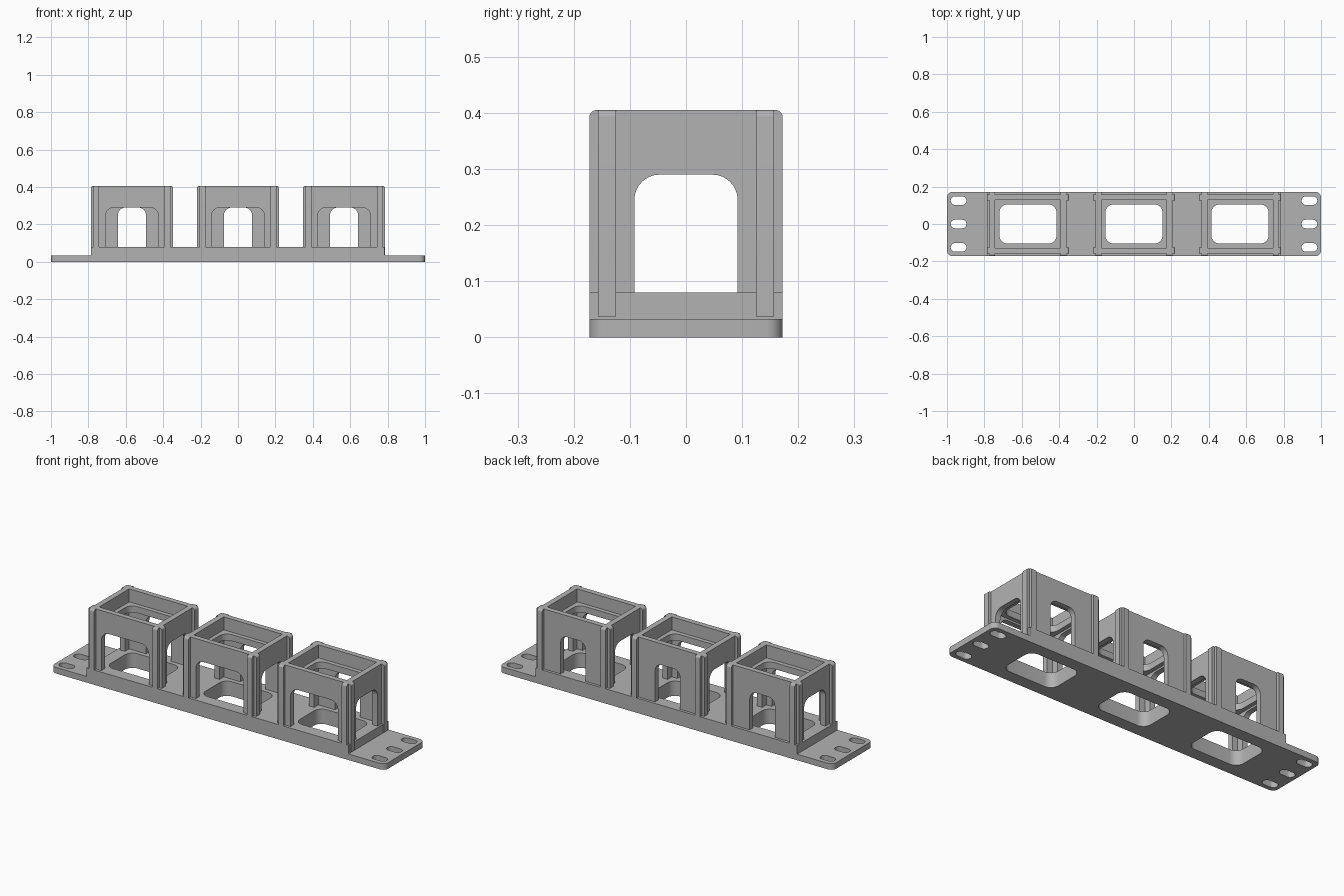
import bpy, bmesh
from math import radians
from mathutils import Matrix

cube = bpy.data.objects.get("Cube")
if cube:
    bpy.data.objects.remove(cube, do_unlink=True)

grey = bpy.data.materials.new("mid grey")
grey.use_nodes = True
colour = (0.45, 0.45, 0.45, 1)
grey.diffuse_color = colour
grey.node_tree.nodes["Principled BSDF"].inputs["Base Color"].default_value = colour


def box(name, lo, hi, radius=0, axis=None, pick=None):
    """Box from corner lo to hi; rounds the edges along axis that pass pick."""
    bm = bmesh.new()
    bmesh.ops.create_cube(bm, size=1)
    size = [b - a for a, b in zip(lo, hi)]
    mid = [(a + b) / 2 for a, b in zip(lo, hi)]
    bmesh.ops.transform(bm, verts=bm.verts, matrix=Matrix.Translation(mid) @ Matrix.Diagonal((*size, 1)))
    if radius:
        edges = []
        for e in bm.edges:
            a, b = (v.co for v in e.verts)
            if abs((b - a).normalized()[axis]) > 0.9 and (pick is None or pick((a + b) / 2)):
                edges.append(e)
        bmesh.ops.bevel(bm, geom=edges, offset=radius, segments=8, profile=0.5, affect='EDGES')
    mesh = bpy.data.meshes.new(name)
    bm.to_mesh(mesh)
    bm.free()
    mesh.materials.append(grey)
    obj = bpy.data.objects.new(name, mesh)
    bpy.context.scene.collection.objects.link(obj)
    return obj


def activate(obj):
    bpy.ops.object.select_all(action='DESELECT')
    obj.select_set(True)
    bpy.context.view_layer.objects.active = obj


def combine(obj, others, operation):
    """Apply a boolean with each other part, then discard that part."""
    activate(obj)
    for other in others:
        mod = obj.modifiers.new("boolean", 'BOOLEAN')
        mod.operation, mod.solver, mod.object = operation, 'EXACT', other
        bpy.ops.object.modifier_apply(modifier=mod.name)
        bpy.data.objects.remove(other, do_unlink=True)


def smooth(obj):
    activate(obj)
    bpy.ops.object.shade_smooth_by_angle(angle=radians(30))


DEPTH = 0.172           # half depth of base and ribs
TOP, DECK, EAR = 0.405, 0.08, 0.033
WX, WY = 0.205, 0.157   # outer wall faces
IX, IY = 0.175, 0.128   # inner wall faces
centres = (-0.567, 0, 0.567)

# Base: thin mounting plate with a raised deck
base = box("mounting_base", (-1, -DEPTH, 0), (1, DEPTH, EAR), 0.03, 2)
deck = box("deck", (-0.787, -DEPTH, 0), (0.782, DEPTH, DECK))
combine(base, [deck], 'UNION')

# Base openings and screw slots
cutters = [box("opening_cutter", (c - 0.153, -0.105, -0.1), (c + 0.153, 0.105, 0.2), 0.045, 2)
           for c in centres]
for x in (-0.938, 0.938):
    for y in (-0.125, 0, 0.125):
        cutters.append(box("slot_cutter", (x - 0.042, y - 0.023, -0.1),
                           (x + 0.042, y + 0.023, 0.1), 0.0225, 2))
combine(base, cutters, 'DIFFERENCE')
smooth(base)


def is_top(p):
    return p.z > 0.2


for label, c in zip(("right", "middle", "left"), centres):
    # Housing walls, with an inner ledge between an upper recess and the lower cavity
    housing = box(label + "_housing", (c - WX, -WY, DECK - 0.005), (c + WX, WY, TOP))
    combine(housing, [
        box("recess_cutter", (c - IX, -IY, 0.335), (c + IX, IY, 0.5)),
        box("cavity_cutter", (c - IX, -IY, 0), (c + IX, IY, 0.30)),
        box("ledge_cutter", (c - 0.153, -0.105, 0.2), (c + 0.153, 0.105, 0.4), 0.045, 2),
        # wide front window, narrow back window, side windows
        box("front_cutter", (c - 0.142, -0.3, 0), (c + 0.142, -0.1, 0.29), 0.045, 1, is_top),
        box("back_cutter", (c - 0.075, 0.1, 0), (c + 0.075, 0.3, 0.29), 0.04, 1, is_top),
        box("side_cutter", (c - 0.4, -0.092, 0), (c + 0.4, 0.092, 0.29), 0.045, 0, is_top),
    ], 'DIFFERENCE')
    smooth(housing)

    # Corner ribs, rounded at the outer top edge
    for sx in (-1, 1):
        for sy in (-1, 1):
            corner = f"{label}_{'front' if sy < 0 else 'back'}_{'left' if sx > 0 else 'right'}"
            xs = sorted((c + sx * IX, c + sx * WX))
            ys = sorted((sy * (WY - 0.005), sy * DEPTH))
            rib = box(corner + "_face_rib", (xs[0], ys[0], DECK - 0.005), (xs[1], ys[1], TOP),
                      0.012, 0, lambda p: is_top(p) and abs(p.y) > 0.165)
            smooth(rib)
            xs = sorted((c + sx * (WX - 0.005), c + sx * 0.22))
            ys = sorted((sy * 0.125, sy * WY))
            rib = box(corner + "_side_rib", (xs[0], ys[0], 0.037), (xs[1], ys[1], TOP),
                      0.012, 1, lambda p: is_top(p) and abs(p.x - c) > 0.21)
            smooth(rib)
